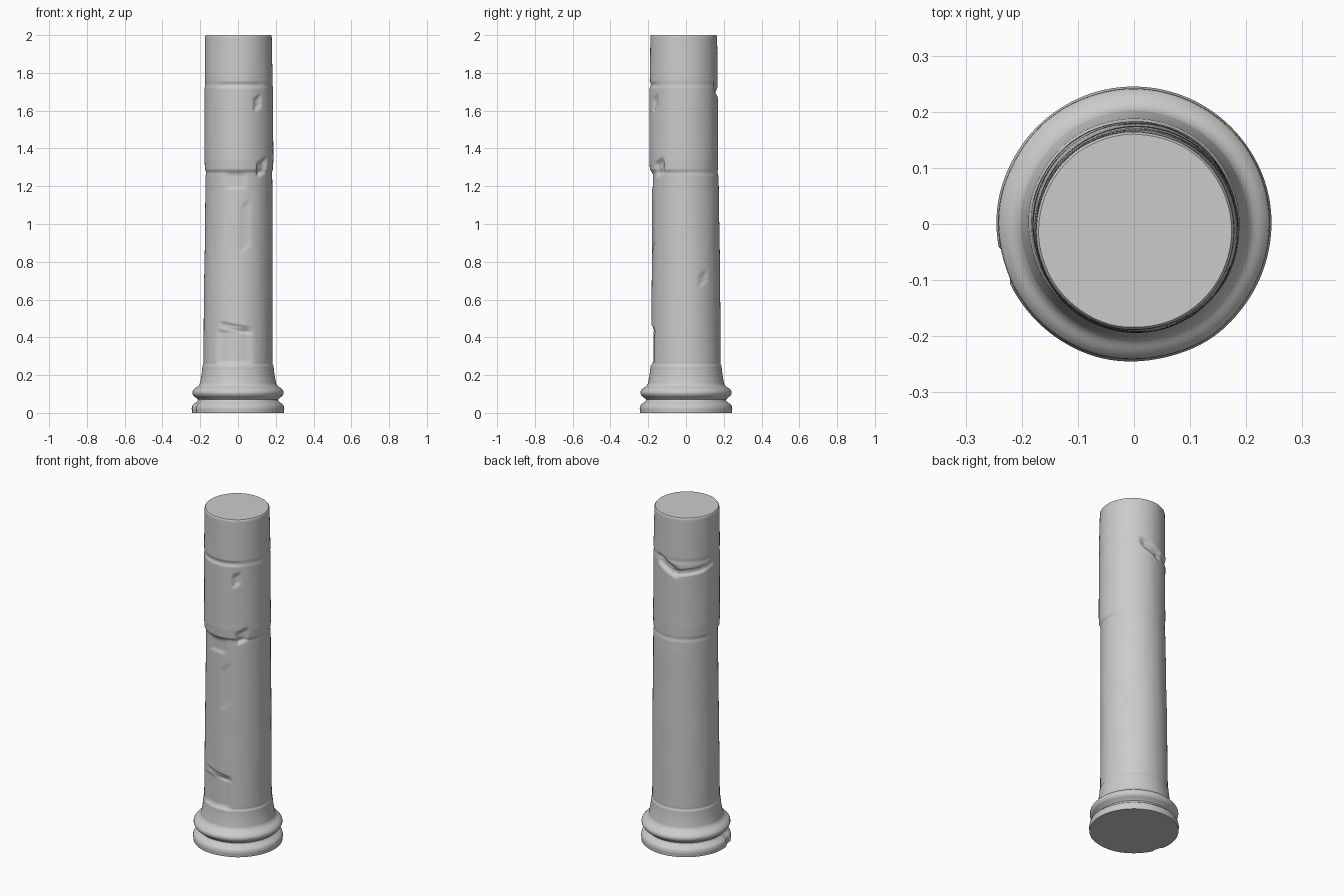
import bpy, bmesh, math
from mathutils import Vector, noise

SEGMENTS = 112
STEP = 0.005

# Profile: z, radius, centre x, centre y
PROFILE = [
    (0.000, 0.243, 0, 0), (0.025, 0.245, 0, 0), (0.040, 0.241, 0, 0),
    (0.052, 0.228, 0, 0), (0.062, 0.213, 0, 0), (0.070, 0.211, 0, 0),
    (0.078, 0.219, 0, 0), (0.090, 0.235, 0, 0), (0.103, 0.242, 0, 0),
    (0.117, 0.240, 0, 0), (0.130, 0.228, 0, 0), (0.142, 0.210, 0, 0),
    (0.155, 0.202, 0, 0), (0.190, 0.195, 0, 0), (0.225, 0.190, 0, 0),
    (0.250, 0.188, 0, 0), (0.258, 0.183, 0, 0), (0.270, 0.184, 0, 0),
    (0.700, 0.181, 0.002, 0), (1.200, 0.177, 0.005, -0.004),
    (1.255, 0.176, 0.005, -0.005), (1.272, 0.174, 0.005, -0.007),
    (1.290, 0.180, 0.005, -0.011), (1.340, 0.182, 0.005, -0.012),
    (1.720, 0.181, 0.004, -0.012), (1.738, 0.178, 0.004, -0.012),
    (1.760, 0.180, 0.004, -0.012), (1.985, 0.177, 0.002, -0.012),
    (1.995, 0.176, 0.002, -0.012), (2.000, 0.172, 0.002, -0.012),
]

# Worn patches: azimuth, half width (degrees), z centre, half height, depth, z slant per degree
DENTS = [
    (-97, 27, 0.350, 0.088, 0.011, 0),         # front recess above the base
    (-95, 24, 0.450, 0.016, 0.008, -0.0006),   # lip of that recess
    (-95, 16, 1.230, 0.038, 0.007, 0),         # front patch under the joint
    (-78, 7, 0.990, 0.120, 0.004, 0.003),      # long shallow scrape
    (-47, 9, 1.300, 0.034, 0.016, 0.0015),     # chip on the joint
    (-57, 6, 1.640, 0.032, 0.010, 0.002),      # small upper chip
    (-90, 38, 1.735, 0.012, 0.004, 0),         # faint upper line
    (88, 20, 1.700, 0.026, 0.018, -0.0015),    # back crack, deep part
    (128, 26, 1.678, 0.016, 0.011, 0.0004),    # back crack, tail
    (165, 14, 1.700, 0.015, 0.006, 0.0010),
    (30, 7, 0.710, 0.028, 0.005, 0.002),       # right side nick
    (197, 6, 0.020, 0.040, 0.009, 0),          # base rim chip
]


def sample(z):
    for a, b in zip(PROFILE, PROFILE[1:]):
        if z <= b[0] + 1e-9:
            t = (z - a[0]) / (b[0] - a[0])
            return [p + (q - p) * t for p, q in zip(a[1:], b[1:])]
    return PROFILE[-1][1:]


def falloff(d, half, soft):
    t = max(0.0, min(1.0, (half + soft / 2 - abs(d)) / soft))
    return t * t * (3 - 2 * t)


def wear(deg, z):
    total = 0.0
    for az, hw, zc, hh, depth, slant in DENTS:
        d = (deg - az + 180) % 360 - 180
        dz = z - zc - slant * d
        total += depth * falloff(d, hw, hw * 0.6) * falloff(dz, hh, min(0.03, hh))
    return total


# Column: lathed profile with wear pushed into the stone
bm = bmesh.new()
rings = []
for i in range(int(round(2 / STEP)) + 1):
    z = i * STEP
    r, cx, cy = sample(z)
    ring = []
    for k in range(SEGMENTS):
        a = 2 * math.pi * k / SEGMENTS
        c, s = math.cos(a), math.sin(a)
        rough = 0.0015 * noise.noise(Vector((c * 2, s * 2, z * 4)))
        rr = r - wear(math.degrees(a), z) + rough
        ring.append(bm.verts.new((cx + c * rr, cy + s * rr, z)))
    rings.append(ring)
for lo, hi in zip(rings, rings[1:]):
    for k in range(SEGMENTS):
        n = (k + 1) % SEGMENTS
        bm.faces.new((lo[k], lo[n], hi[n], hi[k]))
bm.faces.new(rings[0][::-1])
bm.faces.new(rings[-1])

mesh = bpy.data.meshes.new("stone_column")
bm.to_mesh(mesh)
bm.free()
column = bpy.data.objects.new("stone_column", mesh)
bpy.context.collection.objects.link(column)
bpy.context.view_layer.objects.active = column
column.select_set(True)
bpy.ops.object.shade_smooth_by_angle(angle=math.radians(50))
